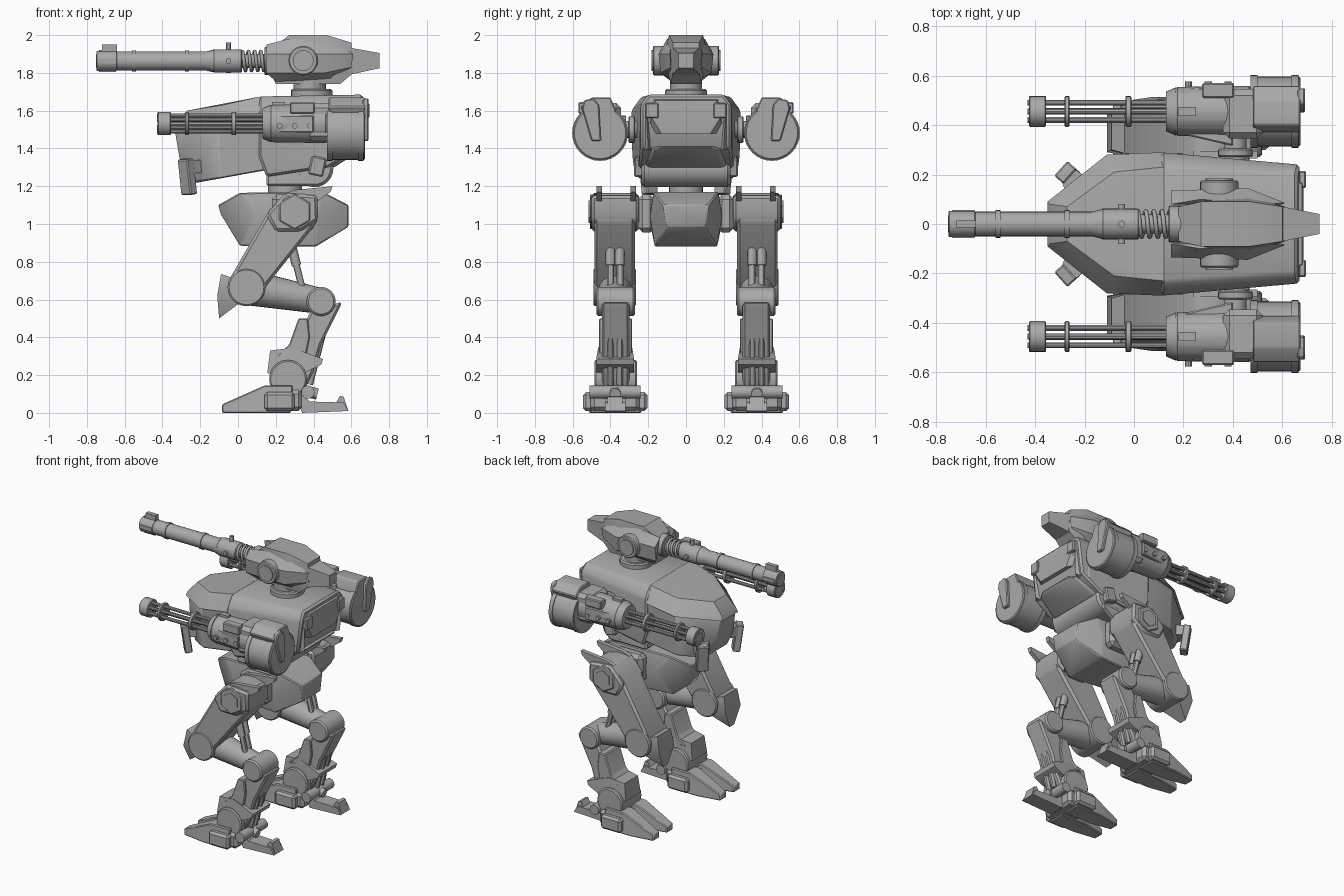
import bpy
import bmesh
from math import cos, sin, pi, radians
from mathutils import Vector, Matrix

cube = bpy.data.objects.get("Cube")
if cube:
    bpy.data.objects.remove(cube)

grey = bpy.data.materials.new("armour grey")
grey.use_nodes = True
colour = (0.4, 0.4, 0.4, 1)
grey.diffuse_color = colour
grey.node_tree.nodes["Principled BSDF"].inputs["Base Color"].default_value = colour


def finish(name, bm, bevel=0.0, pair=False):
    """Turn a bmesh into an object; a pair is mirrored across the y axis."""
    bmesh.ops.recalc_face_normals(bm, faces=bm.faces)
    if bevel:
        sharp = [e for e in bm.edges if e.calc_face_angle(0) > radians(20)]
        bmesh.ops.bevel(bm, geom=sharp, offset=bevel, segments=1, affect='EDGES', clamp_overlap=True)
    for face in bm.faces:
        face.smooth = True
    for edge in bm.edges:
        edge.smooth = edge.calc_face_angle(0) < radians(30)
    mesh = bpy.data.meshes.new(name)
    bm.to_mesh(mesh)
    bm.free()
    mesh.materials.append(grey)
    obj = bpy.data.objects.new(name, mesh)
    bpy.context.collection.objects.link(obj)
    if pair:
        mirror = obj.modifiers.new("mirror", 'MIRROR')
        mirror.use_axis = (False, True, False)
    return obj


def hull(name, points, bevel=0.0, pair=False):
    """Convex shell; centre parts also use the mirrored points."""
    bm = bmesh.new()
    for x, y, z in points:
        bm.verts.new((x, y, z))
        if not pair:
            bm.verts.new((x, -y, z))
    found = bmesh.ops.convex_hull(bm, input=bm.verts)
    loose = {v for v in found["geom_interior"] + found["geom_unused"] if isinstance(v, bmesh.types.BMVert)}
    bmesh.ops.delete(bm, geom=list(loose), context='VERTS')
    bmesh.ops.dissolve_limit(bm, angle_limit=radians(2), verts=bm.verts, edges=bm.edges)
    return finish(name, bm, bevel, pair)


def prism(name, profile, inner, outer, bevel=0.0, pair=True):
    """Side profile in x and z, extruded along y."""
    bm = bmesh.new()
    base = bm.faces.new([bm.verts.new((x, inner, z)) for x, z in profile])
    grown = bmesh.ops.extrude_face_region(bm, geom=[base])
    moved = [v for v in grown["geom"] if isinstance(v, bmesh.types.BMVert)]
    bmesh.ops.translate(bm, verts=moved, vec=(0, outer - inner, 0))
    return finish(name, bm, bevel, pair)


def rod(name, start, end, radius, tip=None, sides=24, pair=False, bevel=0.0):
    """Cylinder or cone between two points."""
    start, end = Vector(start), Vector(end)
    axis = end - start
    place = Matrix.Translation((start + end) / 2) @ axis.to_track_quat('Z', 'Y').to_matrix().to_4x4()
    bm = bmesh.new()
    bmesh.ops.create_cone(bm, cap_ends=True, segments=sides, radius1=radius,
                          radius2=radius if tip is None else tip, depth=axis.length, matrix=place)
    return finish(name, bm, bevel, pair)


def block(name, centre, size, bevel=0.0, pair=True, tilt=0.0, turn=0.0):
    """Box, tilted about y and turned about z."""
    place = (Matrix.Translation(centre) @ Matrix.Rotation(radians(turn), 4, 'Z')
             @ Matrix.Rotation(radians(tilt), 4, 'Y') @ Matrix.Diagonal((*size, 1)))
    bm = bmesh.new()
    bmesh.ops.create_cube(bm, size=1, matrix=place)
    return finish(name, bm, bevel, pair)


# Head: core, side wings, tapered tail, discs and neck
hull("head_core", [(.18, .07, 1.93), (.18, .07, 1.79), (.27, .09, 2), (.47, .09, 2), (.6, .07, 1.96),
                   (.2, .07, 1.74), (.54, .08, 1.74), (.46, .12, 1.88), (.61, .07, 1.8)])
hull("head_wing", [(.15, .135, 1.9), (.15, .125, 1.8), (.15, .08, 1.95), (.27, .1, 1.98), (.46, .145, 1.9),
                   (.46, .135, 1.8), (.61, .085, 1.9), (.6, .08, 1.83), (.2, .08, 1.755), (.5, .07, 1.76),
                   (.5, .08, 1.97)], pair=True)
hull("head_tail", [(.5, .09, 1.95), (.5, .09, 1.77), (.75, .04, 1.905), (.75, .04, 1.825)])
rod("head_disc", (.345, .1, 1.865), (.345, .175, 1.865), .078, pair=True, bevel=.006)
rod("head_disc_cap", (.345, .17, 1.865), (.345, .183, 1.865), .055, pair=True)
rod("neck_base", (.39, 0, 1.64), (.39, 0, 1.715), .11, bevel=.008)
rod("neck", (.38, 0, 1.7), (.38, 0, 1.76), .085)

# Main cannon along the centre
GUN_Z = 1.863
cannon = [("cannon_barrel", -.72, 0, .05), ("cannon_muzzle", -.75, -.64, .053),
          ("cannon_sleeve", -.13, .02, .062), ("cannon_rear_rod", 0, .18, .038),
          ("cannon_mount", .14, .22, .075)]
for name, x0, x1, radius in cannon:
    rod(name, (x0, 0, GUN_Z), (x1, 0, GUN_Z), radius, bevel=.004)
rod("sleeve_taper", (-.17, 0, GUN_Z), (-.13, 0, GUN_Z), .05, .06)
for x in (-.55, -.27):
    rod("cannon_band", (x - .01, 0, GUN_Z), (x + .01, 0, GUN_Z), .056)
rod("cannon_bore", (-.752, 0, GUN_Z), (-.74, 0, GUN_Z), .035)
for k in range(4):
    a = k * pi / 2
    block("muzzle_fin", (-.69, .048 * sin(a), GUN_Z + .048 * cos(a)),
          (.09, .018 + .008 * abs(cos(a)), .018 + .008 * abs(sin(a))), pair=False)
block("front_sight", (-.68, 0, 1.93), (.08, .03, .04), pair=False)
rod("sleeve_pin_upright", (-.05, 0, 1.8), (-.05, 0, 1.96), .014, sides=12)
rod("sleeve_pin_across", (-.05, -.08, GUN_Z), (-.05, .08, GUN_Z), .014, sides=12)

# Recoil spring
curve = bpy.data.curves.new("recoil_spring", 'CURVE')
curve.dimensions = '3D'
curve.bevel_depth = .009
curve.bevel_resolution = 2
spline = curve.splines.new('POLY')
steps = 72
spline.points.add(steps)
for i, point in enumerate(spline.points):
    a = i / steps * 4 * 2 * pi
    point.co = (.015 + .13 * i / steps, .052 * cos(a), GUN_Z + .052 * sin(a), 1)
curve.materials.append(grey)
bpy.context.collection.objects.link(bpy.data.objects.new("recoil_spring", curve))

# Torso: nose, roof, rear body, core and rounded underside
hull("torso_roof", [(-.35, .09, 1.49), (-.34, .08, 1.52), (-.27, .07, 1.6), (-.11, .28, 1.53),
                    (-.08, .21, 1.63), (.12, .29, 1.57), (.12, .23, 1.675)])
hull("torso_nose", [(-.335, .08, 1.5), (-.31, .1, 1.35), (-.24, .12, 1.215), (-.1, .265, 1.54),
                    (-.24, .165, 1.48), (-.22, .17, 1.23), (-.1, .25, 1.24),
                    (.15, .28, 1.6), (.15, .265, 1.285)], bevel=.006)
hull("torso_rear", [(.11, .29, 1.6), (.11, .235, 1.675), (.66, .2, 1.685), (.67, .24, 1.63),
                    (.11, .285, 1.36), (.64, .24, 1.4), (.48, .25, 1.3), (.15, .27, 1.25)], bevel=.012)
hull("torso_core", [(.15, .21, 1.4), (.15, .235, 1.2), (.42, .235, 1.2), (.48, .235, 1.4)], bevel=.012)
rod("rear_roller", (.405, -.235, 1.295), (.405, .235, 1.295), .1, bevel=.015)
block("roller_cover", (.42, .24, 1.305), (.08, .07, .1), .008, tilt=12)
hull("back_panel_upper", [(.6, .21, 1.67), (.6, .21, 1.48), (.68, .16, 1.655), (.685, .18, 1.56),
                          (.68, .13, 1.48)])
hull("back_panel_lower", [(.58, .21, 1.41), (.48, .22, 1.3), (.67, .13, 1.41), (.65, .17, 1.39),
                          (.51, .19, 1.3)], bevel=.006)
hull("back_side_rib", [(.6, .24, 1.6), (.6, .17, 1.6), (.675, .21, 1.6), (.665, .2, 1.4),
                       (.58, .25, 1.38), (.6, .17, 1.38)], pair=True)
block("back_hinge", (.68, .18, 1.6), (.03, .07, .08), .006)
hull("nose_vane_arm", [(x, y, z) for z in (1.27, 1.34)
                       for x, y in ((-.26, .09), (-.18, .18), (-.3, .19), (-.25, .23))], pair=True)
block("nose_vane", (-.268, .2, 1.25), (.05, .08, .19), .006, tilt=-8, turn=-42)
rod("waist", (.25, 0, 1.12), (.25, 0, 1.25), .09, bevel=.006)

# Pelvis and hips
hull("pelvis", [(-.105, .08, 1.1), (-.09, .08, 1.05), (.01, .16, 1.165), (.45, .17, 1.17), (.585, .12, 1.1),
                (.585, .1, .985), (.41, .165, .88), (.01, .13, .885), (.1, .2, 1.05), (.42, .19, 1.04)], .006)
block("hip_block", (.29, .21, 1.055), (.22, .09, .2), .025)
rod("hip_axle", (.29, .15, 1.065), (.29, .3, 1.065), .075, pair=True)

# Thigh with hip cap, top tabs and knee
prism("thigh", [(.17, 1.08), (.26, 1.165), (.36, 1.165), (.42, 1.11), (.42, 1.01), (.14, .66),
                (.07, .58), (-.03, .62), (-.05, .7)], .27, .485, .015)
prism("thigh_shoulder", [(.15, 1.05), (.25, 1.165), (.42, 1.15), (.425, 1.02), (.33, .96), (.2, .96)],
      .25, .5, .015)
rod("hip_cap", (.3, .49, 1.065), (.3, .508, 1.065), .095, sides=6, pair=True, bevel=.006)
rod("hip_bolt", (.3, .5, 1.065), (.3, .515, 1.065), .06, sides=6, pair=True)
for y in (.265, .445):
    prism("thigh_top_tab", [(.24, 1.16), (.3, 1.18), (.5, 1.2), (.49, 1.17), (.42, 1.12)], y, y + .03)
rod("knee_disc", (.045, .265, .665), (.045, .49, .665), .1, pair=True, bevel=.008)
hull("knee_guard", [(-.09, .3, .735), (-.09, .45, .735), (-.11, .29, .62), (-.11, .46, .62),
                    (-.1, .35, .5), (-.1, .4, .5), (.02, .27, .7), (.02, .48, .7),
                    (.02, .28, .59), (.02, .47, .59)], pair=True)

# Rear shank with joint and pistons
rod("shank", (.05, .375, .665), (.44, .375, .592), .095, .068, pair=True)
rod("hock_joint", (.44, .27, .59), (.44, .475, .59), .077, pair=True, bevel=.01)
for y in (.35, .4):
    rod("thigh_piston", (.28, y, .9), (.345, y, .64), .018, sides=12, pair=True)
    rod("thigh_piston_sleeve", (.28, y, .9), (.31, y, .78), .025, sides=12, pair=True)
    rod("shin_piston", (.47, y, .5), (.38, y, .15), .017, sides=12, pair=True)

# Lower shin with flared guard and ankle
prism("lower_shin", [(.4, .57), (.5, .57), (.55, .59), (.54, .56), (.44, .36), (.4, .22), (.34, .1),
                     (.2, .1), (.2, .28), (.31, .39)], .3, .445, .012)
prism("shin_front", [(.32, .5), (.27, .36), (.2, .3), (.36, .3), (.38, .4), (.37, .5)], .285, .46, .006)
hull("shin_guard", [(x, y, z) for x, z, spread in ((.17, .33, .075), (.155, .21, .085), (.29, .345, .09),
                                                  (.45, .285, .1), (.44, .255, .1), (.33, .2, .1))
                    for y in (.375 - spread, .375 + spread)], pair=True)
rod("ankle", (.265, .26, .18), (.265, .485, .18), .1, pair=True, bevel=.008)
rod("ankle_axle", (.37, .24, .11), (.37, .51, .11), .035, pair=True, sides=16)

# Foot: two front toes, sole and finned heel
block("foot_sole", (.24, .375, .065), (.2, .26, .11), .02)
for name, near, far, tip in (("inner_toe", .235, .365, .3), ("outer_toe", .385, .515, .455)):
    low = [(x, y, 0) for x in (.08, .28) for y in (near, far)]
    top = [(x, y, .145) for x in (.14, .29) for y in (near + .01, far - .01)]
    nose = [(-.085, tip + s, z) for s in (-.035, .035) for z in (0, .045)]
    hull(name, low + top + nose, .006, pair=True)
for y in (.235, .515):
    block("foot_side_pad", (.22, y, .06), (.16, .06, .1), .015)
prism("heel", [(.33, .11), (.38, .06), (.56, .055), (.585, .01), (.34, 0), (.32, .05)], .32, .43)
prism("heel_fin", [(.5, .02), (.54, .09), (.56, .085), (.585, .01)], .335, .415)
rod("heel_link", (.3, .375, .13), (.42, .375, .1), .03, sides=12, pair=True)

# Arm guns: rotary barrels, housing, drum and shoulder
ARM_Y, ARM_Z = .455, 1.532


def arm(name, x0, x1, radius, tip=None, sides=24, dy=0.0, dz=0.0, bevel=0.0):
    """Round gun part lying along x on the arm axis."""
    y, z = ARM_Y + dy, ARM_Z + dz
    return rod(name, (x0, y, z), (x1, y, z), radius, tip, sides, True, bevel)


for k in range(6):
    a = k * pi / 3
    arm("gun_barrel", -.43, .15, .012, sides=10, dy=.04 * sin(a), dz=.04 * cos(a))
arm("gun_spindle", -.4, .15, .014, sides=10)
for x0, x1 in ((-.425, -.355), (-.28, -.26), (-.035, -.01)):
    arm("gun_ring", x0, x1, .062, bevel=.004)
arm("gun_collar", .13, .17, .08, .098)
arm("gun_housing", .17, .47, .1, .105, sides=16, bevel=.006)
hull("gun_fairing", [(x, y, z) for x, near, far in ((.16, .37, .54), (.4, .315, .57))
                     for y in (near, far) for z in (1.485, 1.575)], .006, pair=True)
block("gun_rear_block", (.44, ARM_Y - .01, 1.54), (.16, .2, .2), .025)
block("gun_side_box", (.34, .54, 1.615), (.13, .06, .06), .006)
block("gun_top_vent", (.215, ARM_Y, 1.635), (.07, .035, .02))
for x in (.22, .3, .38):
    rod("gun_stud", (x, .54, 1.52), (x, .575, 1.52), .015, sides=10, pair=True)
arm("ammo_drum", .47, .672, .142, sides=32, dz=-.05, bevel=.006)
for x in (.485, .65):
    arm("drum_band", x - .014, x + .014, .148, sides=32, dz=-.05)
hull("drum_feed", [(x, y, z) for x in (.48, .672)
                   for y, z in ((.37, 1.6), (.4, 1.67), (.5, 1.67), (.56, 1.62), (.5, 1.5), (.4, 1.5))],
     .006, pair=True)
hull("drum_latch", [(x, y, z) for x in (.66, .692)
                    for y, z in ((.46, 1.63), (.49, 1.665), (.54, 1.655), (.55, 1.61),
                                 (.5, 1.44), (.45, 1.44))], pair=True, bevel=.006)
rod("shoulder_axle", (.41, .26, 1.5), (.41, .4, 1.5), .045, pair=True)
rod("shoulder_collar", (.41, .27, 1.5), (.41, .305, 1.5), .07, pair=True, bevel=.006)
